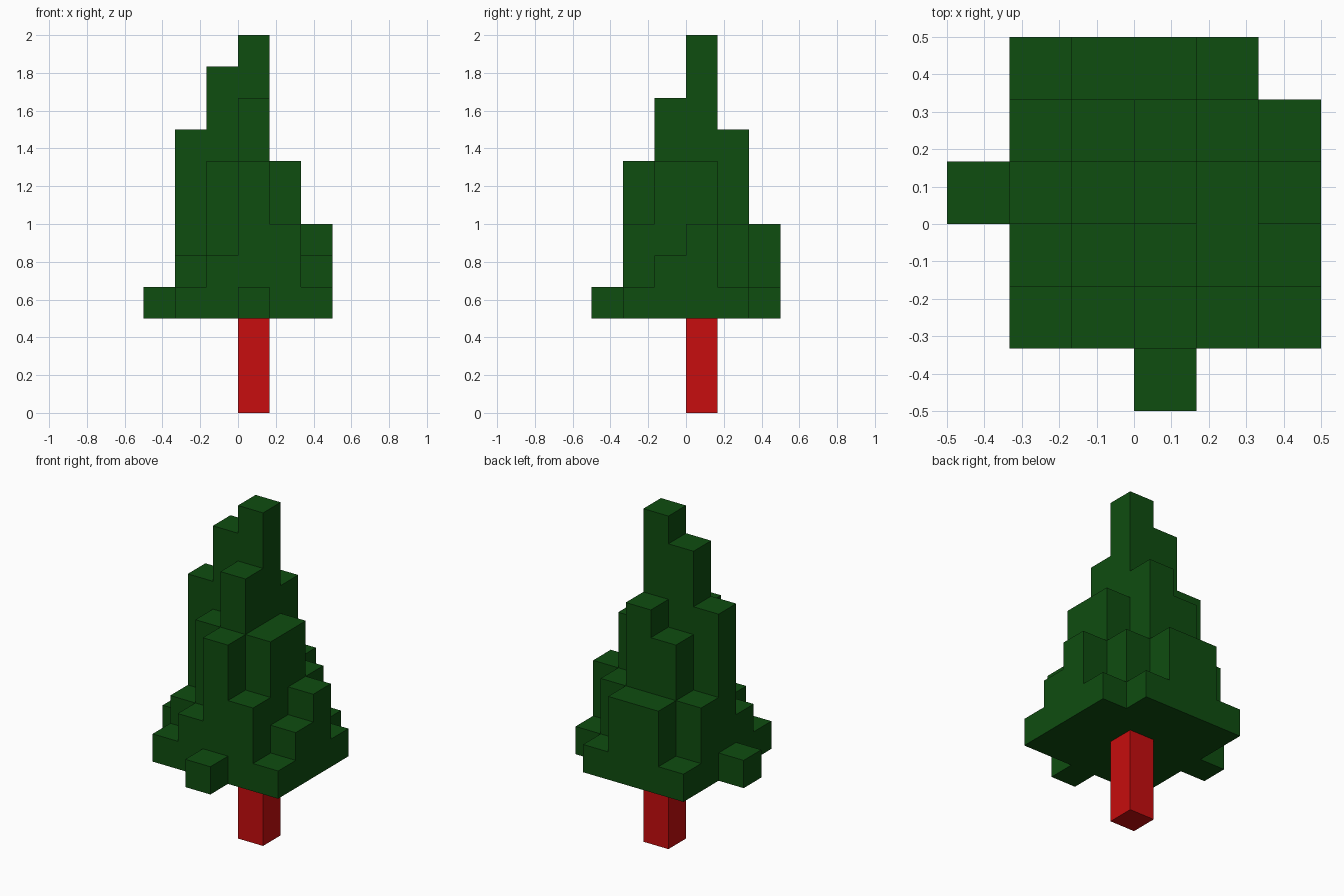
import bpy, bmesh
from mathutils import Vector

cube = bpy.data.objects.get("Cube")
if cube:
    bpy.data.objects.remove(cube, do_unlink=True)

CELL = 1 / 6      # edge length of one block
BASE = 3          # foliage starts this many blocks above the ground

# Top level of each foliage column, in blocks: rows run front to back,
# columns run from -x to +x, and 0 is empty
HEIGHTS = [
    [0, 0, 0, 4, 0, 0],
    [0, 4, 5, 8, 6, 4],
    [0, 5, 8, 10, 8, 5],
    [4, 9, 11, 12, 8, 6],
    [0, 6, 8, 9, 6, 4],
    [0, 4, 6, 6, 4, 0],
]


def material(name, color):
    mat = bpy.data.materials.new(name)
    mat.use_nodes = True
    mat.diffuse_color = color
    bsdf = mat.node_tree.nodes["Principled BSDF"]
    bsdf.inputs["Base Color"].default_value = color
    bsdf.inputs["Roughness"].default_value = 0.9
    return mat


def block_columns(name, columns, floor, mat):
    """Outer skin of block columns; columns maps (i, j) to a top level."""
    bm = bmesh.new()

    def quad(points):
        bm.faces.new([bm.verts.new(p * CELL) for p in points])

    for (i, j), top in columns.items():
        c = Vector((i - 2.5, j - 2.5, 0))
        # Top and bottom caps
        ring = [Vector(p) for p in ((-.5, -.5, 0), (.5, -.5, 0), (.5, .5, 0), (-.5, .5, 0))]
        quad([c + p + Vector((0, 0, top)) for p in ring])
        quad([c + p + Vector((0, 0, floor)) for p in reversed(ring)])
        # Walls, only where this column rises above its neighbour
        for dx, dy in ((1, 0), (0, 1), (-1, 0), (0, -1)):
            low = columns.get((i + dx, j + dy), floor)
            if low < top:
                mid = c + Vector((dx, dy, 0)) / 2
                side = Vector((-dy, dx, 0)) / 2
                quad([mid - side + Vector((0, 0, low)), mid + side + Vector((0, 0, low)),
                      mid + side + Vector((0, 0, top)), mid - side + Vector((0, 0, top))])

    bmesh.ops.remove_doubles(bm, verts=bm.verts, dist=1e-4)
    mesh = bpy.data.meshes.new(name)
    bm.to_mesh(mesh)
    bm.free()
    mesh.materials.append(mat)
    obj = bpy.data.objects.new(name, mesh)
    bpy.context.collection.objects.link(obj)
    return obj


green = material("dark_green", (0.0046, 0.074, 0.0052, 1))
red = material("red", (0.57, 0.004, 0.0044, 1))

# Stepped foliage
foliage = {(i, j): h for j, row in enumerate(HEIGHTS) for i, h in enumerate(row) if h}
block_columns("foliage", foliage, BASE, green)

# Trunk, one block wide under the tallest column
block_columns("trunk", {(3, 3): BASE}, 0, red)
